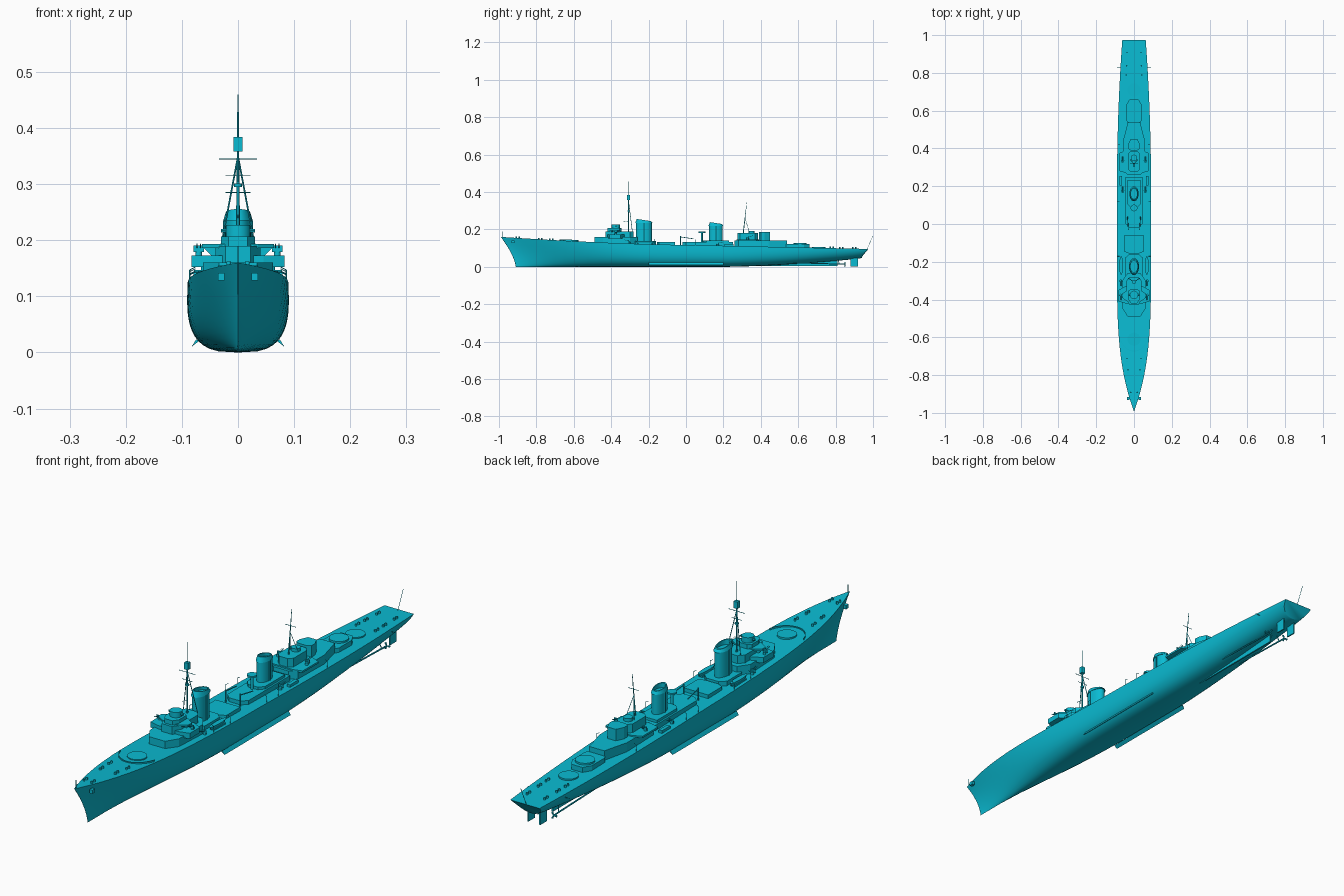
import bpy, bmesh, math
from mathutils import Vector

cube = bpy.data.objects.get("Cube")
if cube:
    bpy.data.objects.remove(cube)

colour = (0.003, 0.5, 0.65, 1)
paint = bpy.data.materials.new("cyan_paint")
paint.use_nodes = True
paint.diffuse_color = colour
paint.node_tree.nodes["Principled BSDF"].inputs["Base Color"].default_value = colour


def loft(name, rings, smooth=False, pair=False):
    """Skin closed rings, cap both ends and optionally mirror the part to the right."""
    bm = bmesh.new()
    rows = [[bm.verts.new(point) for point in ring] for ring in rings]
    count = len(rows[0])
    for lower, upper in zip(rows, rows[1:]):
        for i in range(count):
            j = (i + 1) % count
            bm.faces.new((lower[i], lower[j], upper[j], upper[i]))
    bm.faces.new(rows[0])
    bm.faces.new(rows[-1])
    bmesh.ops.recalc_face_normals(bm, faces=bm.faces)
    mesh = bpy.data.meshes.new(name)
    bm.to_mesh(mesh)
    bm.free()
    mesh.materials.append(paint)
    part = bpy.data.objects.new(name, mesh)
    bpy.context.collection.objects.link(part)
    if smooth:
        bpy.ops.object.select_all(action="DESELECT")
        part.select_set(True)
        bpy.context.view_layer.objects.active = part
        bpy.ops.object.shade_smooth_by_angle(angle=math.radians(35))
    if pair:
        part.modifiers.new("other_side", "MIRROR")
    return part


def prism(name, outline, bottom, top, pair=False):
    return loft(name, [[(x, y, z) for x, y in outline] for z in (bottom, top)], pair=pair)


def house(name, front, back, half, bottom, top, bow_cut=0, stern_cut=0):
    """Deckhouse symmetric about the centreline, with its end corners cut off."""
    side = [(half, front + bow_cut), (half, back - stern_cut)]
    if bow_cut:
        side.insert(0, (half * 0.55, front))
    if stern_cut:
        side.append((half * 0.55, back))
    return prism(name, side + [(-x, y) for x, y in reversed(side)], bottom, top)


def box(name, x, y, bottom, width, length, height, pair=False):
    left, right, front, back = x - width / 2, x + width / 2, y - length / 2, y + length / 2
    outline = [(left, front), (right, front), (right, back), (left, back)]
    return prism(name, outline, bottom, bottom + height, pair)


def oval(x, y, z, rx, ry, sides=24):
    angles = [math.tau * i / sides for i in range(sides)]
    return [(x + rx * math.cos(a), y + ry * math.sin(a), z) for a in angles]


def drum(name, x, y, bottom, radius, height, pair=False):
    rings = [oval(x, y, z, radius, radius) for z in (bottom, bottom + height)]
    return loft(name, rings, smooth=True, pair=pair)


def rod(name, start, end, radius=0.001, tip=None, pair=False):
    start, end = Vector(start), Vector(end)
    turn = (end - start).to_track_quat("Z", "Y")
    rings = [[centre + turn @ Vector(point) for point in oval(0, 0, 0, r, r, sides=6)]
             for centre, r in ((start, radius), (end, tip or radius))]
    return loft(name, rings, pair=pair)


# Hull lines as rules along the length
bow, stern, body = -0.99, 0.975, 0.2


def forward(y):
    return max(0, (-y - body) / (-bow - body))


def aft(y):
    return max(0, (y - body) / (stern - body))


def deck(y):
    return 0.117 + (0.043 * (y / bow) ** 1.5 if y < 0 else -0.022 * y)


def beam(y):
    return 0.089 * (1 - forward(y) ** 3.3) - 0.028 * aft(y) ** 2 + 0.001


def section(y):
    """Closed cross-section, fine and raked at the bow, full amidships, cut under at the stern."""
    f, a = forward(y), aft(y)
    top, keel = beam(y), 0.048 * a ** 1.6
    bilge = top * (1.03 - 0.95 * f ** 2 - 0.1 * a)
    fullness = 3 - 1.7 * f - a
    rake = 0.08 * f ** 8 - 0.035 * a ** 20
    half, steps = [], 12
    for i in range(steps + 1):
        t = (i / steps) ** 1.6
        curve = (1 - (1 - t) ** fullness) ** (1 / fullness)
        half.append(((bilge + (top - bilge) * t ** 1.5) * curve,
                     y + rake * (1 - t ** 1.5), keel + (deck(y) - keel) * t))
    return [(-x, along, z) for x, along, z in reversed(half[1:])] + half


stations = 40
loft("hull", [section(bow + (stern - bow) * (1 - math.cos(math.pi * i / stations)) / 2)
              for i in range(stations + 1)], smooth=True)

# Underwater gear
shaft_x, shaft_z, screw_y = 0.035, 0.014, 0.85
box("skeg", 0, 0.6, 0.004, 0.006, 0.42, 0.03)
rod("propeller_shafts", (shaft_x, 0.42, 0.026), (shaft_x, screw_y, shaft_z), 0.003, pair=True)
rod("shaft_struts", (shaft_x, 0.82, shaft_z), (0.025, 0.81, 0.05), 0.002, pair=True)
for blade in range(3):
    angle, reach = math.tau * blade / 3, 0.013
    rod("propeller_blades", (shaft_x, screw_y, shaft_z),
        (shaft_x + reach * math.cos(angle), screw_y, shaft_z + reach * math.sin(angle)),
        0.002, tip=0.004, pair=True)
box("rudders", 0.025, 0.9, 0.002, 0.005, 0.04, 0.055, pair=True)
rod("propeller_guards", (0.06, 0.83, 0.085), (0.09, 0.83, 0.085), pair=True)
loft("bilge_keels", [[(0.07, y, 0.02), (0.083, y, 0.01), (0.074, y, 0.024)]
                     for y in (-body, body)], pair=True)

# Gun bases and curved breakwater
for name, y, lift in (("forward", -0.61, 0), ("upper_aft", 0.61, 0.02), ("lower_aft", 0.71, 0)):
    drum(name + "_gun_base", 0, y, deck(y) + lift - 0.004, 0.035, 0.009)
angles = [math.radians(step) for step in range(-70, 71, 7)]
arc = [(0.076 * math.sin(a), -0.58 - 0.095 * math.cos(a)) for a in angles]
prism("breakwater", arc + [(x, y + 0.004) for x, y in reversed(arc)], 0.13, 0.145)

# Forward superstructure
bridge_y = -0.375
house("forward_deckhouse", -0.49, -0.26, 0.062, 0.12, 0.16, bow_cut=0.045, stern_cut=0.04)
house("bridge_wings", -0.42, -0.33, 0.083, 0.152, 0.173, bow_cut=0.01, stern_cut=0.02)
house("bridge", -0.43, -0.28, 0.04, 0.16, 0.19, bow_cut=0.03, stern_cut=0.02)
house("bridge_roof", -0.41, -0.35, 0.064, 0.186, 0.193, bow_cut=0.02, stern_cut=0.02)
house("wheelhouse", -0.42, -0.345, 0.03, 0.19, 0.207, bow_cut=0.02, stern_cut=0.01)
drum("fire_director", 0, bridge_y, 0.205, 0.022, 0.022)
rod("rangefinder", (-0.03, bridge_y, 0.217), (0.03, bridge_y, 0.217), 0.004)
loft("wing_brackets", [[(0.04, y, 0.165), (0.062, y, 0.187), (0.04, y, 0.187)]
                       for y in (bridge_y - 0.005, bridge_y + 0.005)], pair=True)


# Funnels with a flared cap, sloping hollow top and side pipes
def funnel(name, y, bottom, top, width, length):
    def ring(z, scale, slope=0.0):
        return [(x, along, height - slope * (along - y))
                for x, along, height in oval(0, y, z, width * scale, length * scale)]

    rim, slope = top - 0.015, 0.15
    loft(name, [ring(bottom, 1), ring(rim, 1), ring(rim, 1.1), ring(top, 0.9, slope),
                ring(top, 0.75, slope), ring(rim, 0.75)], smooth=True)
    rod(name + "_pipes", (width, y, bottom), (width, y, rim), 0.003, pair=True)


house("forward_funnel_house", -0.29, -0.16, 0.048, 0.115, 0.138, bow_cut=0.02, stern_cut=0.02)
funnel("forward_funnel", -0.225, 0.13, 0.25, 0.024, 0.042)
funnel("aft_funnel", 0.16, 0.125, 0.234, 0.022, 0.036)

# Midship houses, searchlight, cranes and boats
house("midship_hatch", -0.155, -0.06, 0.052, 0.115, 0.132, bow_cut=0.01)
house("midship_house", -0.02, 0.25, 0.045, 0.11, 0.132, bow_cut=0.02)
house("aft_funnel_house", 0.09, 0.23, 0.038, 0.13, 0.142, bow_cut=0.02)
drum("searchlight_post", 0, 0.085, 0.13, 0.005, 0.055)
drum("searchlight_platform", 0, 0.085, 0.182, 0.018, 0.006)
rod("crane_posts", (0.03, -0.03, 0.115), (0.03, -0.03, 0.165), 0.003, pair=True)
rod("crane_jibs", (0.03, -0.03, 0.16), (0.035, 0.04, 0.15), 0.002, pair=True)
box("boat_chocks", 0.068, -0.22, 0.115, 0.018, 0.07, 0.012, pair=True)
loft("boats", [oval(0.068, -0.22, 0.125, 0.006, 0.04), oval(0.068, -0.22, 0.138, 0.01, 0.05)], pair=True)

# Aft superstructure
house("aft_deckhouse", 0.26, 0.54, 0.058, 0.105, 0.142, bow_cut=0.02, stern_cut=0.1)
house("aft_platform", 0.27, 0.39, 0.078, 0.14, 0.147, bow_cut=0.01, stern_cut=0.015)
house("aft_control_house", 0.275, 0.385, 0.033, 0.142, 0.18, bow_cut=0.015, stern_cut=0.015)
house("aft_gun_house", 0.39, 0.45, 0.032, 0.142, 0.186, bow_cut=0.01, stern_cut=0.03)
house("stern_deckhouse", 0.52, 0.66, 0.042, 0.098, 0.122, bow_cut=0.03, stern_cut=0.03)
drum("aft_director", 0, 0.35, 0.178, 0.017, 0.014)


# Light guns on pedestals with shields and twin barrels
def light_guns(name, x, y, base, aim):
    drum(name + "_mounts", x, y, base, 0.006, 0.009, pair=True)
    box(name + "_shields", x, y + aim * 0.005, base + 0.006, 0.018, 0.003, 0.012, pair=True)
    for barrel in (x - 0.003, x + 0.003):
        rod(name + "_barrels", (barrel, y, base + 0.012), (barrel, y + aim * 0.028, base + 0.02), pair=True)


light_guns("bridge_gun", 0.07, bridge_y, 0.173, aim=-1)
light_guns("funnel_gun", 0.07, -0.3, deck(-0.3), aim=-1)
light_guns("midship_gun", 0.06, 0.17, deck(0.17), aim=1)
light_guns("aft_gun", 0.06, 0.33, 0.147, aim=1)

# Deck fittings and davits
box("deck_lockers", 0.07, 0.23, 0.108, 0.014, 0.05, 0.014, pair=True)
box("anchors", 0.03, -0.925, 0.128, 0.012, 0.016, 0.014, pair=True)
for y in (-0.9, -0.78, -0.72, 0.78, 0.83, 0.9):
    for along in (y - 0.008, y + 0.008):
        drum("bollards", beam(y) * 0.55, along, deck(y) - 0.002, 0.004, 0.01, pair=True)
for y in (-0.27, -0.17, 0.05, 0.12, 0.42):
    edge, head = beam(y) - 0.004, deck(y) + 0.024
    rod("davits", (edge, y, deck(y)), (edge, y, head), pair=True)
    rod("davit_arms", (edge, y, head), (edge - 0.01, y, head + 0.005), pair=True)

# Foremast tripod with lookout, radar box and yards
mast_y = -0.307
rod("foremast", (0, mast_y, 0.18), (0, mast_y, 0.46), 0.004, tip=0.001)
box("foremast_radar", 0, mast_y, 0.358, 0.016, 0.016, 0.026)
drum("foremast_lookout", 0, mast_y, 0.295, 0.007, 0.006)
rod("foremast_legs", (0.03, mast_y + 0.02, 0.19), (0, mast_y, 0.35), 0.0015, pair=True)
for z, reach in ((0.345, 0.034), (0.315, 0.022)):
    rod("foremast_yard", (-reach, mast_y, z), (reach, mast_y, z))
rod("foremast_gaff", (0, mast_y, 0.24), (0, mast_y - 0.03, 0.245))

# Raked aft mast and flagstaffs
rod("aft_mast", (0, 0.305, 0.17), (0, 0.325, 0.345), 0.003, tip=0.001)
rod("aft_mast_yard", (-0.022, 0.318, 0.285), (0.022, 0.318, 0.285))
rod("aft_mast_legs", (0.018, 0.34, 0.18), (0, 0.316, 0.26), pair=True)
rod("stern_flagstaff", (0, 0.965, 0.09), (0, 1, 0.165))
rod("bow_jackstaff", (0, -0.98, 0.155), (0, -0.98, 0.19))
